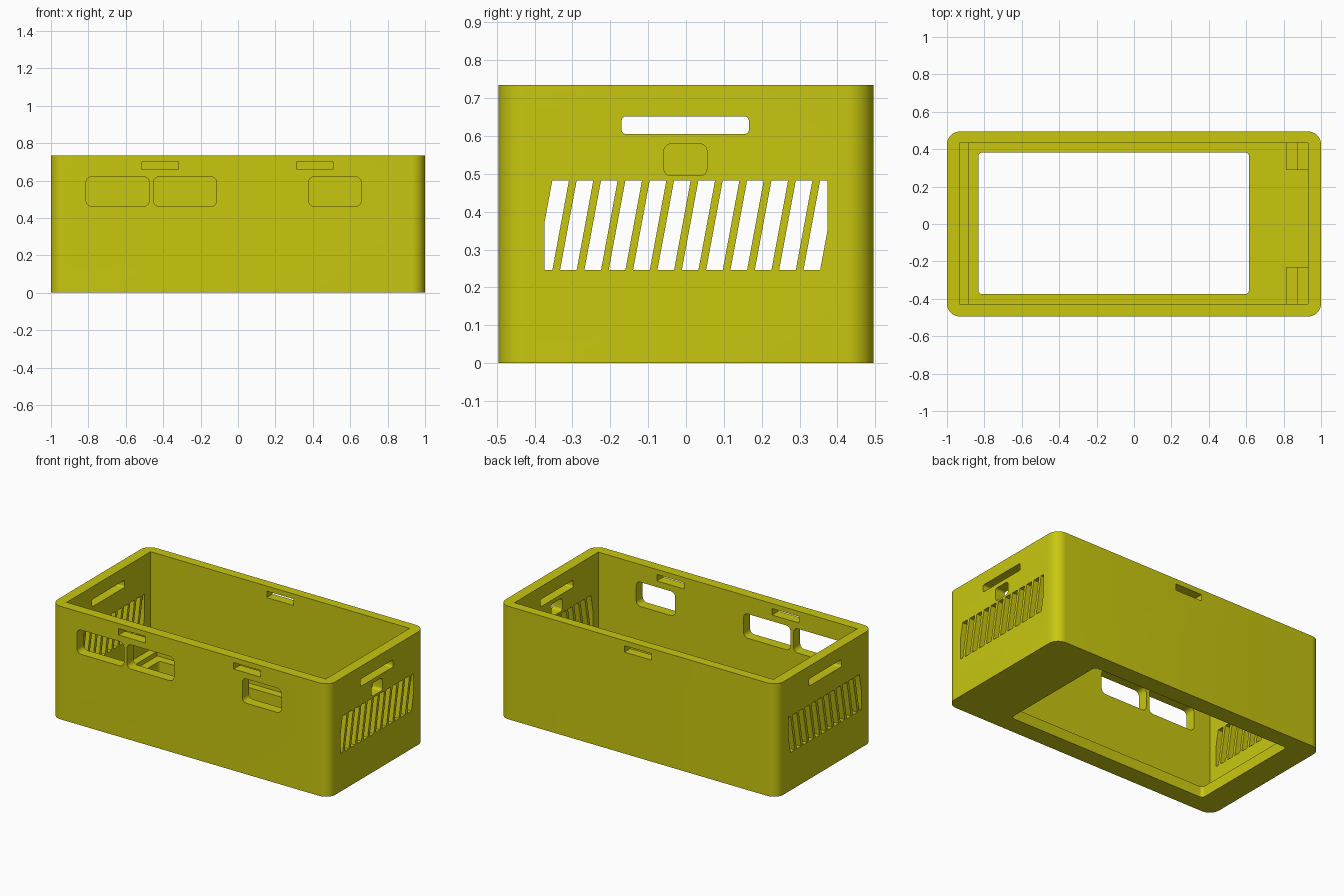
import bpy, bmesh, math
from mathutils import Vector

if "Cube" in bpy.data.objects:
    bpy.data.objects.remove(bpy.data.objects["Cube"])

H = 0.735          # overall height
FLOOR = 0.07       # floor thickness
yellow = bpy.data.materials.new("yellow_plastic")
yellow.diffuse_color = (0.58, 0.57, 0.005, 1)
yellow.use_nodes = True
yellow.node_tree.nodes["Principled BSDF"].inputs["Base Color"].default_value = yellow.diffuse_color


def rounded(a0, a1, b0, b1, r=0.0, seg=6):
    """Outline of a rectangle with rounded corners."""
    if r == 0:
        return [(a0, b0), (a1, b0), (a1, b1), (a0, b1)]
    pts = []
    corners = [(a1 - r, b1 - r), (a0 + r, b1 - r), (a0 + r, b0 + r), (a1 - r, b0 + r)]
    for q, (ca, cb) in enumerate(corners):
        for i in range(seg + 1):
            t = math.pi / 2 * (q + i / seg)
            pts.append((ca + r * math.cos(t), cb + r * math.sin(t)))
    return pts


def prism(bm, outline, lo, hi, axis):
    """Extrude a 2D outline along the x, y or z axis."""
    place = {"x": lambda a, b, d: (d, a, b),
             "y": lambda a, b, d: (a, d, b),
             "z": lambda a, b, d: (a, b, d)}[axis]
    face = bm.faces.new([bm.verts.new(place(a, b, lo)) for a, b in outline])
    ext = bmesh.ops.extrude_face_region(bm, geom=[face])
    shift = Vector(place(0, 0, hi - lo))
    bmesh.ops.translate(bm, vec=shift,
                        verts=[g for g in ext["geom"] if isinstance(g, bmesh.types.BMVert)])


def make(name, prisms):
    bm = bmesh.new()
    for p in prisms:
        prism(bm, *p)
    bmesh.ops.recalc_face_normals(bm, faces=bm.faces)
    mesh = bpy.data.meshes.new(name)
    bm.to_mesh(mesh)
    bm.free()
    mesh.materials.append(yellow)
    obj = bpy.data.objects.new(name, mesh)
    bpy.context.collection.objects.link(obj)
    return obj


def cut(target, cutter):
    mod = target.modifiers.new("cut", "BOOLEAN")
    mod.operation, mod.solver, mod.object = "DIFFERENCE", "EXACT", cutter
    bpy.context.view_layer.objects.active = target
    bpy.ops.object.modifier_apply(modifier=mod.name)
    bpy.data.objects.remove(cutter)


# Case body with rounded vertical corners
case = make("case_body", [(rounded(-1, 1, -0.495, 0.495, 0.07, 10), 0, H, "z")])

# Open cavity and the rectangular opening in the floor
cut(case, make("cavity_cutter", [(rounded(-0.933, 0.931, -0.428, 0.434), FLOOR, 1, "z")]))
cut(case, make("floor_cutter", [(rounded(-0.832, 0.615, -0.375, 0.382, 0.02), -0.1, 0.2, "z")]))

openings = []
# Front windows
for x0, x1 in ((-0.812, -0.475), (-0.452, -0.115), (0.378, 0.658)):
    openings.append((rounded(x0, x1, 0.462, 0.62, 0.03), -0.6, -0.35, "y"))
# Latch slots: two in the front wall, one in the back wall
for x, y0, y1 in ((-0.416, -0.6, -0.35), (0.412, -0.6, -0.35), (0, 0.35, 0.6)):
    openings.append((rounded(x - 0.097, x + 0.097, 0.66, 0.702), y0, y1, "y"))
# Hand slots through both ends
openings.append((rounded(-0.17, 0.166, 0.605, 0.652, 0.012), -1.1, 1.1, "x"))
# Small socket window in the right end
openings.append((rounded(-0.058, 0.055, 0.495, 0.579, 0.018), 0.85, 1.1, "x"))
# Slanted vents through both ends, trimmed at the outer limits
Z0, Z1, LEAN, LIMIT = 0.246, 0.483, 0.044, 0.374
for k in range(12):
    a = -0.397 + 0.0643 * k
    b = a + 0.044
    if k == 0:
        zc = Z0 + (Z1 - Z0) * (-LIMIT - a) / LEAN
        shape = [(-LIMIT, Z0), (b, Z0), (b + LEAN, Z1), (a + LEAN, Z1), (-LIMIT, zc)]
    elif k == 11:
        zc = Z0 + (Z1 - Z0) * (LIMIT - b) / LEAN
        shape = [(a, Z0), (b, Z0), (LIMIT, zc), (LIMIT, Z1), (a + LEAN, Z1)]
    else:
        shape = [(a, Z0), (b, Z0), (b + LEAN, Z1), (a + LEAN, Z1)]
    openings.append((shape, -1.1, 1.1, "x"))
cut(case, make("opening_cutter", openings))

# Low ledge along the left end of the floor
make("left_ledge", [(rounded(-0.95, -0.885, -0.45, 0.45), 0.03, 0.1, "z")])

# Stepped corner supports at the right end
for name, y0, y1 in (("front_support", -0.45, -0.23), ("back_support", 0.29, 0.45)):
    step = [(0.815, 0.03), (0.95, 0.03), (0.95, 0.14), (0.875, 0.14), (0.875, 0.1), (0.815, 0.1)]
    make(name, [(step, y0, y1, "y")])

# Smooth the rounded corners, keep edges crisp
bpy.ops.object.select_all(action="DESELECT")
case.select_set(True)
bpy.context.view_layer.objects.active = case
bpy.ops.object.shade_smooth_by_angle(angle=math.radians(30))
